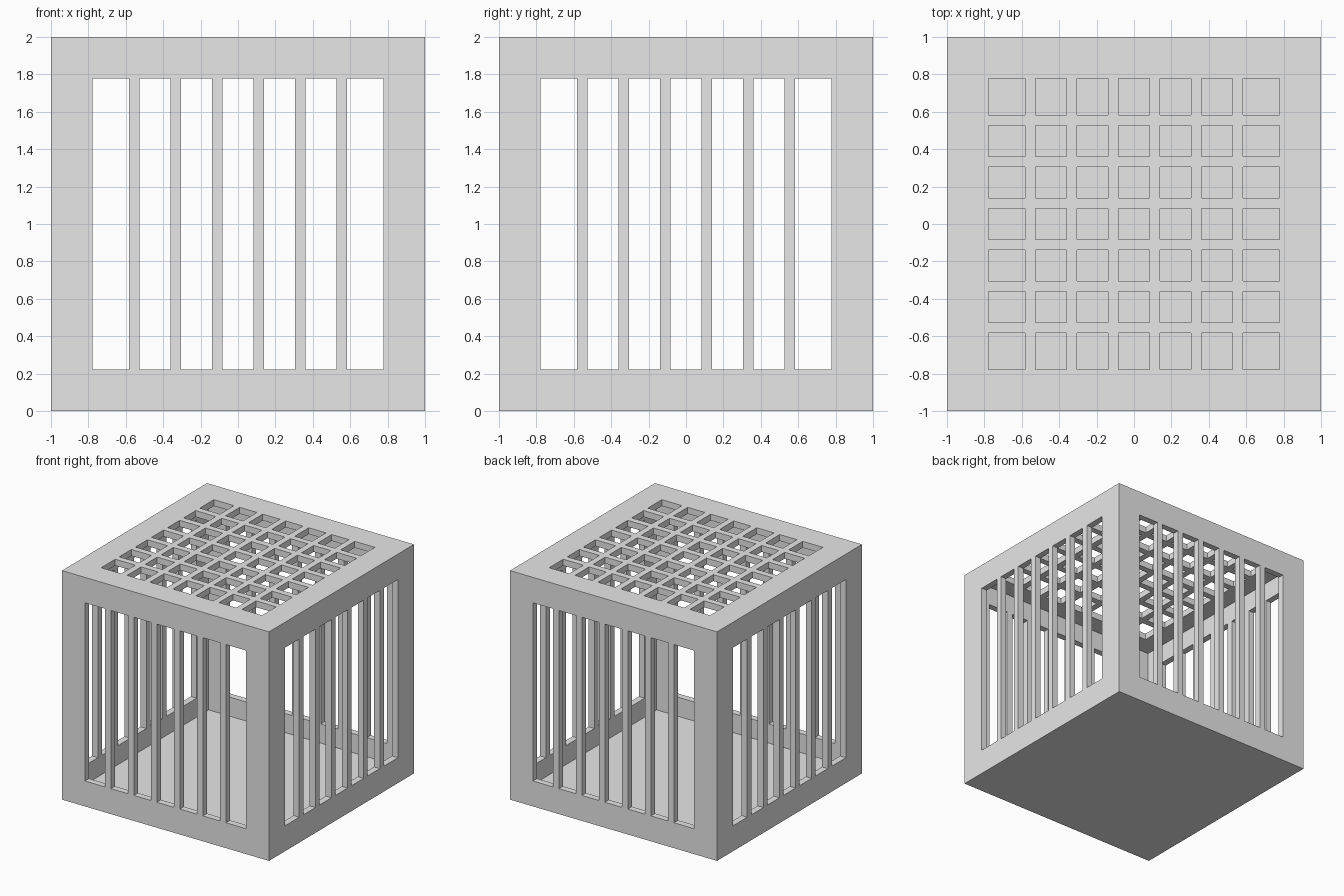
import bpy
import bmesh
from mathutils import Matrix, Vector

default_cube = bpy.data.objects.get("Cube")
if default_cube:
    bpy.data.objects.remove(default_cube)

UNIT = 1 / 18           # bar width, wall and floor thickness
EDGE = 14 * UNIT        # half width of the barred area
BARS = [(2 * i - 5) * 2 * UNIT for i in range(6)]

# Gaps between neighbouring bars
starts = [-EDGE] + [b + UNIT / 2 for b in BARS]
ends = [b - UNIT / 2 for b in BARS] + [EDGE]
GAPS = list(zip(starts, ends))

grey = bpy.data.materials.new("plain_grey")
grey.use_nodes = True
colour = (0.8, 0.8, 0.8, 1)
grey.diffuse_color = colour
grey.node_tree.nodes["Principled BSDF"].inputs["Base Color"].default_value = colour


def make_boxes(name, boxes):
    """One object from a list of (low corner, high corner) boxes."""
    bm = bmesh.new()
    for low, high in boxes:
        low, high = Vector(low), Vector(high)
        place = Matrix.Translation((low + high) / 2) @ Matrix.Diagonal((*(high - low), 1))
        bmesh.ops.create_cube(bm, size=1, matrix=place)
    mesh = bpy.data.meshes.new(name)
    bm.to_mesh(mesh)
    bm.free()
    mesh.materials.append(grey)
    obj = bpy.data.objects.new(name, mesh)
    bpy.context.collection.objects.link(obj)
    return obj


# Solid block that becomes the cage
cage = make_boxes("barred_cage", [((-1, -1, 0), (1, 1, 2))])

# Hollow inside, wall slots and roof holes
inner = 1 - UNIT
low_z, high_z = 1 - EDGE, 1 + EDGE
cutters = [
    make_boxes("cavity_cutter", [((-inner, -inner, UNIT), (inner, inner, 2 - UNIT))]),
    make_boxes("front_back_slot_cutter",
               [((a, -1.2, low_z), (b, 1.2, high_z)) for a, b in GAPS]),
    make_boxes("side_slot_cutter",
               [((-1.2, a, low_z), (1.2, b, high_z)) for a, b in GAPS]),
    make_boxes("roof_hole_cutter",
               [((a, c, 1.5), (b, d, 2.2)) for a, b in GAPS for c, d in GAPS]),
]
for cutter in cutters:
    cutter.hide_render = True
    cut = cage.modifiers.new(cutter.name, "BOOLEAN")
    cut.operation = "DIFFERENCE"
    cut.solver = "EXACT"
    cut.object = cutter

# Bake the cuts and drop the cutters
bpy.context.view_layer.update()
depsgraph = bpy.context.evaluated_depsgraph_get()
cage_mesh = bpy.data.meshes.new_from_object(cage.evaluated_get(depsgraph))
cage.modifiers.clear()
cage.data = cage_mesh
for cutter in cutters:
    bpy.data.objects.remove(cutter)
